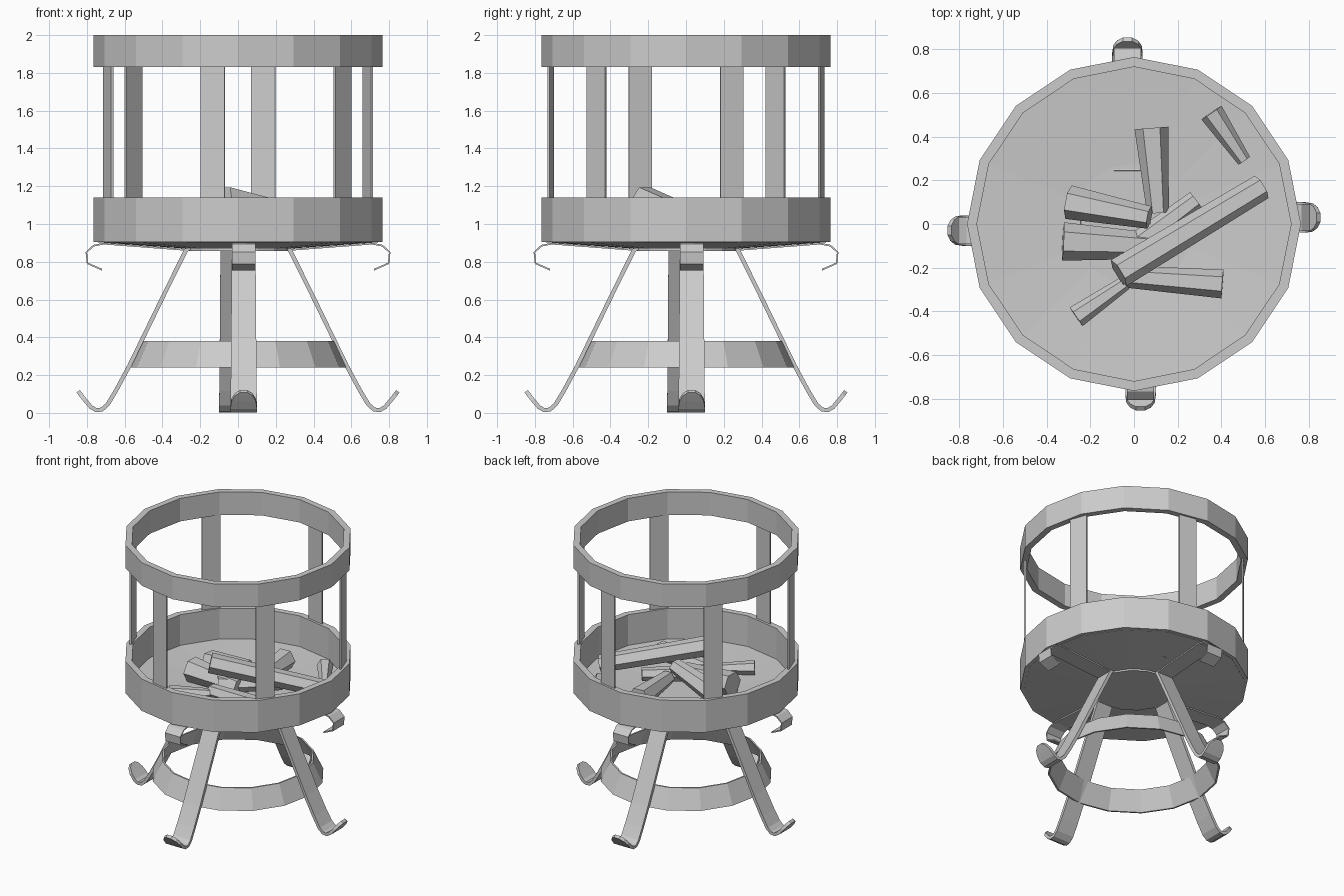
import bpy, bmesh
from math import cos, sin, pi, radians
from mathutils import Vector, Matrix

if "Cube" in bpy.data.objects:
    bpy.data.objects.remove(bpy.data.objects["Cube"])


def finish(name, bm):
    bmesh.ops.recalc_face_normals(bm, faces=bm.faces)
    me = bpy.data.meshes.new(name)
    bm.to_mesh(me)
    bm.free()
    ob = bpy.data.objects.new(name, me)
    bpy.context.collection.objects.link(ob)
    return ob


def loft(bm, sections, closed=False):
    """Bridge equal-length vertex loops; cap the ends or close the chain."""
    loops = [[bm.verts.new(p) for p in s] for s in sections]
    n = len(loops[0])
    for i in range(len(loops) if closed else len(loops) - 1):
        a, b = loops[i], loops[(i + 1) % len(loops)]
        for j in range(n):
            k = (j + 1) % n
            bm.faces.new((a[j], a[k], b[k], b[j]))
    if not closed:
        bm.faces.new(loops[0])
        bm.faces.new(loops[-1])


def ring(name, profile, sides=16):
    """Revolve a closed (radius, z) profile."""
    bm = bmesh.new()
    loft(bm, [[(r * cos(a), r * sin(a), z) for r, z in profile]
              for a in (2 * pi * i / sides for i in range(sides))], closed=True)
    return finish(name, bm)


def disc(name, profile, sides=16):
    """Stack of circles capped at both ends."""
    bm = bmesh.new()
    loft(bm, [[(r * cos(2 * pi * i / sides), r * sin(2 * pi * i / sides), z)
               for i in range(sides)] for r, z in profile])
    return finish(name, bm)


def strap(name, path, thick, angle, offset=0.03):
    """Flat bar bent along (radius, z, width) points, turned about z."""
    bm = bmesh.new()
    sections = []
    for i, (r, z, w) in enumerate(path):
        p, q = path[max(i - 1, 0)], path[min(i + 1, len(path) - 1)]
        t = Vector((q[0] - p[0], q[1] - p[1])).normalized()
        nx, nz = -t.y * thick / 2, t.x * thick / 2
        sections.append([(r + s * nx, offset + e * w / 2, z + s * nz)
                         for s, e in ((1, -1), (1, 1), (-1, 1), (-1, -1))])
    loft(bm, sections)
    bm.transform(Matrix.Rotation(angle, 4, 'Z'))
    return finish(name, bm)


def log(name, a, b, ra, rb, sides=6):
    """Tapered six-sided log from a to b."""
    a, b = Vector(a), Vector(b)
    d = (b - a).normalized()
    u = d.cross(Vector((0, 0, 1))).normalized()
    v = u.cross(d)
    bm = bmesh.new()
    loft(bm, [[c + r * (cos(2 * pi * i / sides) * u + sin(2 * pi * i / sides) * v)
               for i in range(sides)] for c, r in ((a, ra), (b, rb))])
    return finish(name, bm)


# Basket hoops
for name, z0, z1 in (("top_hoop", 1.83, 2.0), ("lower_hoop", 0.905, 1.14)):
    ring(name, [(0.765, z0), (0.765, z1), (0.72, z1), (0.72, z0)])

# Shallow dished floor and hub plate beneath it
disc("basket_floor", [(0.28, 0.885), (0.74, 0.915), (0.74, 0.903), (0.28, 0.87)])
disc("hub_plate", [(0.27, 0.88), (0.27, 0.858)])

# Upright slats between the hoops
for i in range(6):
    bm = bmesh.new()
    bmesh.ops.create_cube(bm, size=1, matrix=Matrix.Rotation(radians(19.4 + 60 * i), 4, 'Z')
                          @ Matrix.Translation((0.729, 0, 1.485))
                          @ Matrix.Diagonal((0.012, 0.13, 0.75, 1)))
    finish(f"slat_{i + 1}", bm)

# Splayed legs with curled feet, and hooks under the rim
leg = [(0.24, 0.878, 0.125), (0.275, 0.862, 0.125), (0.39, 0.63, 0.13), (0.575, 0.25, 0.135),
       (0.645, 0.12, 0.138), (0.69, 0.045, 0.14), (0.72, 0.018, 0.14), (0.75, 0.014, 0.14),
       (0.778, 0.03, 0.14), (0.81, 0.068, 0.13), (0.833, 0.097, 0.095), (0.846, 0.114, 0.04)]
hook = [(0.26, 0.862, 0.125), (0.71, 0.896, 0.125), (0.765, 0.885, 0.125),
        (0.803, 0.85, 0.125), (0.797, 0.792, 0.125), (0.72, 0.758, 0.125)]
for i, side in enumerate(("right", "back", "left", "front")):
    strap(side + "_leg", leg, 0.022, i * pi / 2)
    strap(side + "_hook", hook, 0.009, i * pi / 2)

# Conical brace ring joining the legs
ring("leg_brace", [(0.58, 0.24), (0.515, 0.38), (0.503, 0.38), (0.568, 0.24)])

# Firewood pile
logs = [((-0.07, -0.225, 1.135), (0.585, 0.17, 0.97), 0.07, 0.06),
        ((0.08, 0.44, 0.95), (0.11, 0.05, 0.95), 0.078, 0.05),
        ((-0.30, 0.10, 0.96), (0.07, 0.03, 1.04), 0.078, 0.052),
        ((-0.325, -0.08, 0.965), (0.08, -0.10, 0.95), 0.088, 0.06),
        ((0.405, -0.275, 0.95), (-0.05, -0.24, 0.94), 0.066, 0.05),
        ((-0.265, -0.425, 0.94), (-0.04, -0.27, 0.935), 0.052, 0.033),
        ((0.355, 0.51, 0.95), (0.505, 0.29, 0.94), 0.056, 0.032),
        ((0.285, 0.11, 0.95), (-0.06, -0.15, 0.95), 0.045, 0.06)]
for i, spec in enumerate(logs):
    log(f"log_{i + 1}", *spec)
